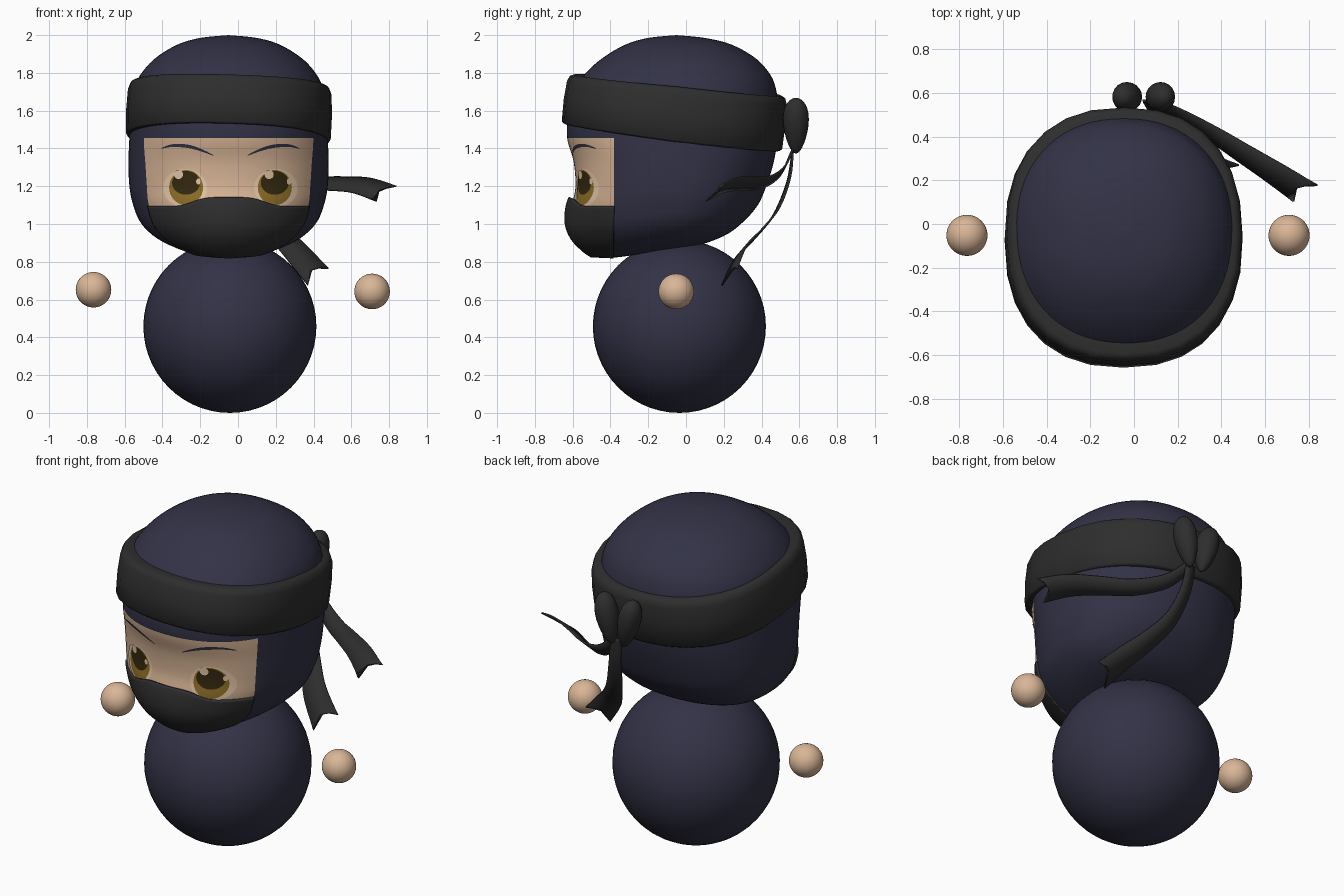
import bpy, bmesh, math
from mathutils import Vector, Matrix

if "Cube" in bpy.data.objects:
    bpy.data.objects.remove(bpy.data.objects["Cube"])


def material(name, rgb):
    m = bpy.data.materials.new(name)
    m.diffuse_color = (*rgb, 1)
    m.use_nodes = True
    m.node_tree.nodes["Principled BSDF"].inputs["Base Color"].default_value = m.diffuse_color
    return m


NAVY = material("navy cloth", (0.032, 0.032, 0.062))
GREY = material("charcoal cloth", (0.027, 0.027, 0.027))
SKIN = material("skin", (0.70, 0.47, 0.31))
WHITE = material("eye cream", (0.78, 0.58, 0.40))
GOLD = material("iris gold", (0.27, 0.155, 0.02))
BROWN = material("pupil brown", (0.035, 0.022, 0.005))
CX, CY, MIRROR = -0.05, -0.05, -0.04


def finish(name, bm, *mats, angle=50):
    me = bpy.data.meshes.new(name)
    bm.to_mesh(me)
    bm.free()
    for m in mats:
        me.materials.append(m)
    me.shade_smooth()
    me.set_sharp_from_angle(angle=math.radians(angle))
    ob = bpy.data.objects.new(name, me)
    bpy.context.collection.objects.link(ob)
    return ob


def grid(rows, closed=False):
    """Skin a list of equal-length point rows with quads."""
    bm = bmesh.new()
    vs = [[bm.verts.new(p) for p in r] for r in rows]
    n = len(rows[0])
    for a, b in zip(vs, vs[1:]):
        for i in range(n if closed else n - 1):
            j = (i + 1) % n
            bm.faces.new((a[i], a[j], b[j], b[i]))
    bmesh.ops.remove_doubles(bm, verts=bm.verts[:], dist=1e-5)
    return bm


def catmull(pts, steps):
    out = []
    for i in range(len(pts) - 1):
        a, b, c, d = (pts[min(max(i + k, 0), len(pts) - 1)] for k in (-1, 0, 1, 2))
        for s in range(steps):
            t = s / steps
            out.append([0.5 * (2 * q + (r - p) * t + (2 * p - 5 * q + 4 * r - w) * t * t
                               + (3 * q - p - 3 * r + w) * t ** 3)
                        for p, q, r, w in zip(a, b, c, d)])
    return out + [list(pts[-1])]


def spow(v, e):
    return math.copysign(abs(v) ** e, v)


# Head levels: height, half width, front y, back y, tilt
P = 2.2
LEVELS = catmull([
    (.87, 0, CY, CY, .15), (.875, .2, -.42, .10, .15), (.92, .36, -.53, .22, .1),
    (1.0, .46, -.59, .31, .05), (1.1, .505, -.60, .38, 0), (1.2, .525, -.585, .425, 0),
    (1.33, .53, -.595, .465, 0), (1.46, .525, -.63, .485, 0), (1.6, .52, -.62, .49, 0),
    (1.72, .50, -.585, .475, 0), (1.8, .46, -.53, .44, 0), (1.88, .385, -.44, .365, 0),
    (1.95, .27, -.32, .24, 0), (1.985, .15, -.2, .1, 0), (2.0, 0, CY, CY, 0)], 5)


def level_at(z):
    for a, b in zip(LEVELS, LEVELS[1:]):
        if a[0] <= z <= b[0] and b[0] > a[0]:
            t = (z - a[0]) / (b[0] - a[0])
            return [p + (q - p) * t for p, q in zip(a, b)]
    return LEVELS[0]


def head_point(lv, th):
    z, rx, yf, yb, k = lv
    c, s = spow(math.cos(th), 2 / P), spow(math.sin(th), 2 / P)
    y = CY + s * ((yb - CY) if s > 0 else (CY - yf))
    return Vector((CX + rx * c, y, z + k * (y - CY)))


def front_y(x, z):
    _, rx, yf, _, _ = level_at(z)
    return CY - (CY - yf) * max(0, 1 - abs((x - CX) / rx) ** P) ** (1 / P)


# Hooded head with the face opening cut in
N = 72
bm = grid([[head_point(lv, 2 * math.pi * i / N) for i in range(N)] for lv in LEVELS], True)
for co, no in (((0, -.38, 0), (0, 1, 0)), ((0, 0, 1.455), (0, 0, 1)), ((0, 0, 1.06), (0, 0, 1))):
    bmesh.ops.bisect_plane(bm, geom=bm.verts[:] + bm.edges[:] + bm.faces[:],
                           plane_co=co, plane_no=no)
for f in bm.faces:
    c = f.calc_center_median()
    f.material_index = int(c.y < -.38 and 1.06 < c.z < 1.455)
finish("hooded_head", bm, NAVY, SKIN)

# Face mask: bulging shell over the lower face
rows = []
for j in range(19):
    row = []
    for i in range(61):
        th = math.pi * (1 + i / 60)
        dx = .505 * spow(math.cos(th), 2 / P)
        top = 1.095 + .045 * math.exp(-(dx / .2) ** 4)
        t = j / 18
        p = head_point(level_at(.872 + (top - .872) * t), th)
        p = Vector((CX, CY, 1.1)) + (p - Vector((CX, CY, 1.1))) * 1.02
        p.y -= .035 * math.exp(-((p.x - CX) / .22) ** 2) * math.sin(math.pi * (.1 + .75 * t))
        row.append(p)
    rows.append(row)
bm = grid(rows)
bmesh.ops.bisect_plane(bm, geom=bm.verts[:] + bm.edges[:] + bm.faces[:],
                       plane_co=(0, -.385, 0), plane_no=(0, 1, 0), clear_outer=True)
mask = finish("face_mask", bm, GREY)
mod = mask.modifiers.new("thickness", 'SOLIDIFY')
mod.thickness, mod.offset = .02, -1


# Eyes and brows: thin plates following the face
def plate(name, rows, off, mat, closed):
    bm = grid([[(x, front_y(x, z) - off, z) for x, z in r] for r in rows], closed)
    bm.normal_update()
    bmesh.ops.reverse_faces(bm, faces=[f for f in bm.faces if f.normal.y > 0])
    finish(name, bm, mat)


def disc(name, cx, cz, rx, rz, off, mat):
    ang = [2 * math.pi * i / 32 for i in range(32)]
    plate(name, [[(cx + rx * k / 5 * math.cos(a), cz + rz * k / 5 * math.sin(a)) for a in ang]
                 for k in range(6)], off, mat, True)


for side, tag in ((-1, "left"), (1, "right")):
    ex = MIRROR + side * .24
    disc(tag + "_eye", ex, 1.19, .115, .102, .003, WHITE)
    disc(tag + "_iris", ex + side * -.005, 1.193, .09, .093, .005, GOLD)
    disc(tag + "_pupil", ex + side * -.005, 1.218, .074, .063, .007, BROWN)
    disc(tag + "_eye_glint", ex - .035, 1.262, .024, .024, .009, WHITE)
    disc(tag + "_small_glint", ex + .07, 1.225, .012, .016, .009, WHITE)
    brow = catmull([(.365, 1.40), (.31, 1.415), (.23, 1.412), (.16, 1.393), (.09, 1.363)], 4)
    n = len(brow) - 1
    plate(tag + "_brow",
          [[(MIRROR + side * x, z + s * (.002 + .007 * math.sin(math.pi * i / n))) for s in (-1, 1)]
           for i, (x, z) in enumerate(brow)], .004, NAVY, False)

# Headband: tilted rounded band
tilt = (Matrix.Translation((-.047, -.06, 1.595)) @ Matrix.Rotation(.03, 4, 'Y')
        @ Matrix.Rotation(-math.atan(.115), 4, 'X'))
rows = []
for off, h in ((-.11, -.125), (-.012, -.135), (0, -.125), (.003, 0), (-.003, .1),
               (-.015, .13), (-.035, .14), (-.12, .135)):
    row = []
    for i in range(28):
        a = 2 * math.pi * i / 28
        c, s = spow(math.cos(a), 2 / 2.35), spow(math.sin(a), 2 / 2.35)
        hh = h * (1.06 if s > 0 else 1.06 + .1 * s)
        row.append(tilt @ Vector(((.542 + off) * c, (.588 + off) * s, hh)))
    rows.append(row)
finish("headband", grid(rows, True), GREY, angle=60)

# Knot: two tapered lobes at the back
for x, lean, tag in ((-.025, -.22, "left"), (.115, .2, "right")):
    bm = bmesh.new()
    bmesh.ops.create_uvsphere(bm, u_segments=20, v_segments=14, radius=1)
    for v in bm.verts:
        w = .85 + .22 * v.co.z
        v.co = Vector((v.co.x * .072 * w, v.co.y * .078 * w, v.co.z * .15))
    bm.transform(Matrix.Translation((x, .582, 1.52)) @ Matrix.Rotation(lean, 4, 'Y'))
    finish("knot_lobe_" + tag, bm, GREY)


# Tails: widening ribbons with a notched end
def tail(name, path, w0, w1):
    pts = [Vector(p) for p in catmull(path, 6)]
    w0, w1 = Vector(w0), Vector(w1)
    n = len(pts) - 1
    rows = []
    for i, p in enumerate(pts):
        w = w0.lerp(w1, i / n) / 2
        mid = p if i < n else p + (pts[n - 2] - p).normalized() * .02
        rows.append([p - w, mid, p + w])
    for r, back in zip(rows[-3:], (.015, .03, .045)):      # pull the middle back
        r[1] = r[1] + (pts[n - 4] - pts[n]).normalized() * back
    ob = finish(name, grid(rows), GREY)
    mod = ob.modifiers.new("thickness", 'SOLIDIFY')
    mod.thickness, mod.offset = .01, 0


tail("lower_tail", [(.07, .565, 1.40), (.09, .545, 1.24), (.14, .48, 1.07), (.22, .385, .95),
                    (.31, .29, .85), (.425, .23, .72)], (.06, 0, .01), (.11, .08, .09))
tail("upper_tail", [(.07, .565, 1.40), (.19, .51, 1.28), (.35, .42, 1.22), (.5, .325, 1.215),
                    (.65, .23, 1.205), (.785, .14, 1.16)], (.03, .02, .05), (.11, .075, .08))


# Body and floating hands
def ball(name, loc, r, mat):
    bm = bmesh.new()
    bmesh.ops.create_uvsphere(bm, u_segments=48, v_segments=28, radius=r)
    bm.transform(Matrix.Translation(loc))
    finish(name, bm, mat)


ball("body", (-.043, -.035, .458), .458, NAVY)
ball("left_hand", (-.765, -.052, .652), .094, SKIN)
ball("right_hand", (.71, -.052, .643), .094, SKIN)
